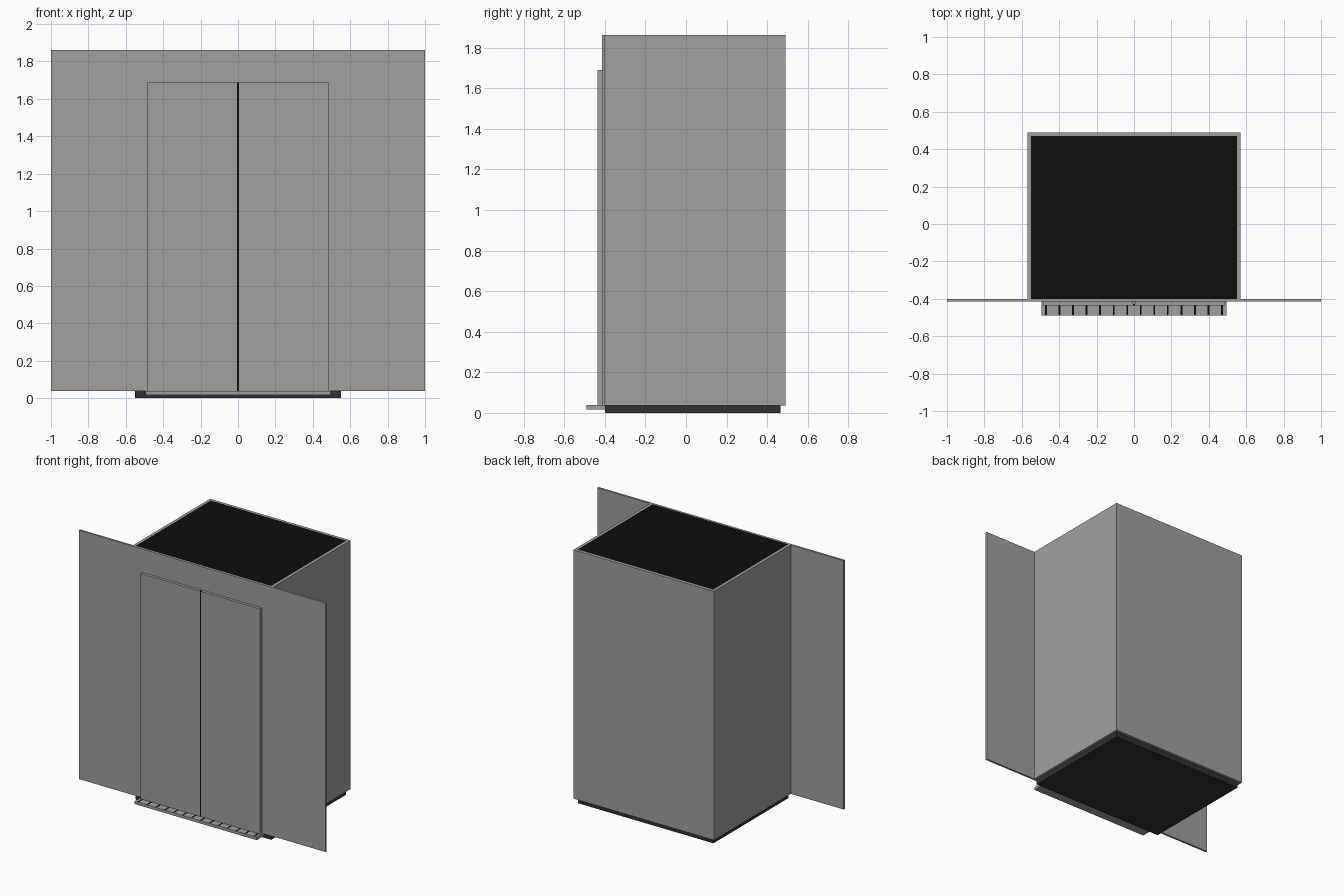
import bpy
import bmesh
from mathutils import Vector

if "Cube" in bpy.data.objects:
    bpy.data.objects.remove(bpy.data.objects["Cube"], do_unlink=True)


def make_material(name, rgb):
    mat = bpy.data.materials.new(name)
    mat.use_nodes = True
    color = (*rgb, 1.0)
    mat.diffuse_color = color
    mat.node_tree.nodes["Principled BSDF"].inputs["Base Color"].default_value = color
    return mat


steel = make_material("steel grey", (0.355, 0.35, 0.345))
charcoal = make_material("floor charcoal", (0.033, 0.029, 0.029))
black = make_material("matte black", (0.004, 0.004, 0.004))


def add_boxes(name, mat, *boxes):
    """One object made of boxes, each given by its low and high corner."""
    bm = bmesh.new()
    for low, high in boxes:
        low, high = Vector(low), Vector(high)
        verts = bmesh.ops.create_cube(bm, size=1)["verts"]
        bmesh.ops.scale(bm, vec=high - low, verts=verts)
        bmesh.ops.translate(bm, vec=(low + high) / 2, verts=verts)
    mesh = bpy.data.meshes.new(name)
    bm.to_mesh(mesh)
    bm.free()
    mesh.materials.append(mat)
    obj = bpy.data.objects.new(name, mesh)
    bpy.context.collection.objects.link(obj)
    return obj


BASE, TOP = 0.037, 1.862      # bottom and top of the walls
FRONT, BACK = -0.40, 0.49     # depth of the cabin
HALF, WALL = 0.57, 0.02       # half width and wall thickness
INNER = HALF - WALL

# Cabin shell
add_boxes("cabin_floor", charcoal, ((-INNER, FRONT, 0), (INNER, BACK - 0.023, 0.04)))
add_boxes("left_wall", steel, ((INNER, FRONT, BASE), (HALF, BACK, TOP)))
add_boxes("right_wall", steel, ((-HALF, FRONT, BASE), (-INNER, BACK, TOP)))
add_boxes("back_wall", steel, ((-INNER, BACK - WALL, BASE), (INNER, BACK, TOP)))
add_boxes("ceiling", black,
          ((-INNER, FRONT, TOP - WALL), (INNER, BACK - WALL, TOP)))

# Wide landing wall across the front
add_boxes("landing_wall", steel, ((-1, -0.415, BASE), (1, FRONT, TOP)))

# Sliding doors with a dark seam between them
DOOR_FRONT, DOOR_TOP, GAP = -0.436, 1.69, 0.005
add_boxes("left_door", steel, ((GAP, DOOR_FRONT, BASE), (0.485, -0.415, DOOR_TOP)))
add_boxes("right_door", steel, ((-0.485, DOOR_FRONT, BASE), (-GAP, -0.415, DOOR_TOP)))
add_boxes("door_seam", black,
          ((-GAP, DOOR_FRONT + 0.001, BASE), (GAP, -0.427, DOOR_TOP - 0.002)))

# Threshold plate with a row of dark slots
add_boxes("door_sill", steel, ((-0.495, -0.49, 0.017), (0.495, FRONT, 0.038)))
slots = []
for i in range(14):
    x = -0.47 + i * 0.0723
    slots.append(((x - 0.005, -0.486, 0.036), (x + 0.005, -0.436, 0.039)))
add_boxes("sill_slots", black, *slots)
